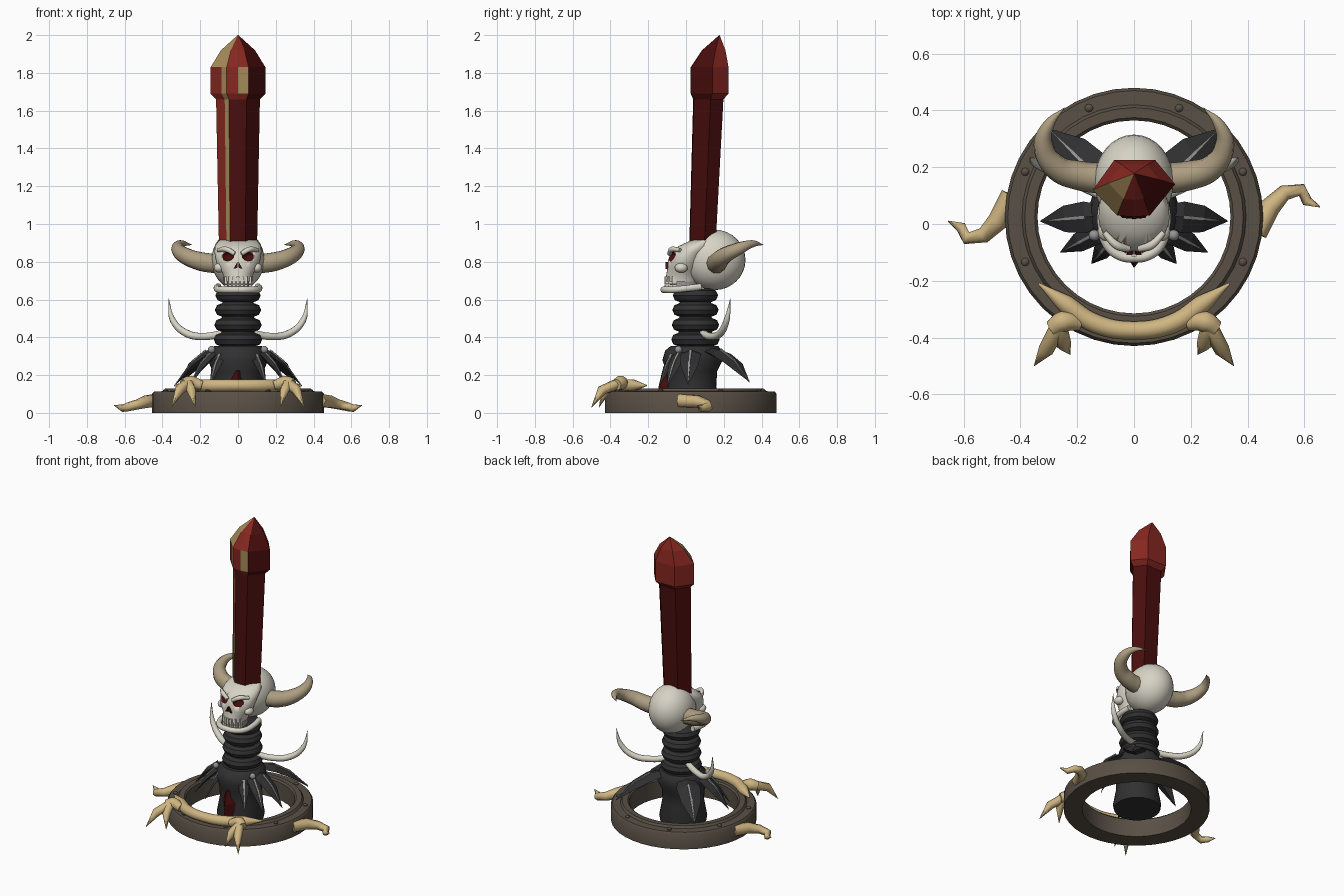
import bpy, bmesh
from math import sin, cos, pi, radians
from mathutils import Vector

if "Cube" in bpy.data.objects:
    bpy.data.objects.remove(bpy.data.objects["Cube"])


def material(name, r, g, b):
    m = bpy.data.materials.new(name)
    m.use_nodes = True
    m.diffuse_color = (r, g, b, 1)
    m.node_tree.nodes["Principled BSDF"].inputs["Base Color"].default_value = (r, g, b, 1)
    return m


STONE = material("brown stone", .10, .08, .06)
DARK = material("charcoal", .03, .03, .032)
GREY = material("grey trim", .3, .3, .3)
BONE = material("bone", .68, .65, .56)
HORN = material("horn tan", .42, .34, .22)
CLAW = material("claw gold", .62, .46, .22)
GOLD = material("dull gold", .38, .26, .1)
RED = material("crystal red", .24, .02, .014)
DEEP = material("deep red", .065, .004, .004)


def finish(obj, smooth):
    bpy.ops.object.select_all(action='DESELECT')
    obj.select_set(True)
    bpy.context.view_layer.objects.active = obj
    if smooth:
        bpy.ops.object.shade_smooth_by_angle(angle=radians(40))
    return obj


def mesh_object(name, bm, mats, smooth=False):
    bmesh.ops.recalc_face_normals(bm, faces=bm.faces)
    me = bpy.data.meshes.new(name)
    bm.to_mesh(me)
    bm.free()
    for m in mats:
        me.materials.append(m)
    obj = bpy.data.objects.new(name, me)
    bpy.context.collection.objects.link(obj)
    return finish(obj, smooth)


def loft(name, rings, mats, smooth=False, rule=None, closed=False):
    """Skin a list of equally long point rings; rule(level, side) picks the colour."""
    bm = bmesh.new()
    vs = [[bm.verts.new(p) for p in ring] for ring in rings]
    n = len(vs[0])
    levels = len(vs) if closed else len(vs) - 1
    for k in range(levels):
        a, b = vs[k], vs[(k + 1) % len(vs)]
        for i in range(n):
            f = bm.faces.new((a[i], a[(i + 1) % n], b[(i + 1) % n], b[i]))
            if rule:
                f.material_index = rule(k, i)
    if not closed:
        bm.faces.new(vs[0])
        bm.faces.new(vs[-1])
    return mesh_object(name, bm, mats, smooth)


def ellipse(z, y, rx, ry, n=32):
    return [(rx * cos(2 * pi * i / n), y + ry * sin(2 * pi * i / n), z) for i in range(n)]


def ball(name, centre, radii, mat, segs=24):
    bm = bmesh.new()
    bmesh.ops.create_uvsphere(bm, u_segments=segs, v_segments=segs // 2, radius=1)
    for v in bm.verts:
        v.co = Vector(c + r * p for c, r, p in zip(centre, radii, v.co))
    return mesh_object(name, bm, [mat], True)


def tube(name, points, radii, mat, smooth=True, mirror=False):
    """Tapered tube through points; angular four-sided when not smooth."""
    cu = bpy.data.curves.new(name, 'CURVE')
    cu.dimensions = '3D'
    cu.bevel_depth = 1
    cu.bevel_resolution = 3 if smooth else 1
    cu.resolution_u = 6 if smooth else 1
    cu.use_fill_caps = True
    sp = cu.splines.new('BEZIER')
    sp.bezier_points.add(len(points) - 1)
    for bp, (x, y, z), r in zip(sp.bezier_points, points, radii):
        bp.co = (-x if mirror else x, y, z)
        bp.radius = r
        bp.handle_left_type = bp.handle_right_type = 'AUTO' if smooth else 'VECTOR'
    cu.materials.append(mat)
    obj = bpy.data.objects.new(name, cu)
    bpy.context.collection.objects.link(obj)
    finish(obj, False)
    bpy.ops.object.convert(target='MESH')
    return finish(bpy.context.object, smooth)


# Base ring with bolts
CY = .025
profile = [(.34, 0), (.455, 0), (.455, .1), (.445, .113), (.395, .115), (.385, .13), (.35, .13), (.34, .12)]
loft("base_ring", [ellipse(z, CY, r, r, 40) for r, z in profile], [STONE], True, closed=True)
for i in range(8):
    a = radians(22.5 + 45 * i)
    ball("bolt", (.415 * cos(a), CY + .415 * sin(a), .115), (.015, .015, .012), STONE, 10)

# Dark column with ribbed neck
column = [(0, .03, .145), (.03, .03, .15), (.14, .03, .13), (.22, .03, .135), (.28, .035, .16),
          (.33, .04, .15), (.355, .045, .125)]
for z in (.388, .466, .545, .622):
    for dz, r in ((-.036, .09), (-.025, .117), (0, .128), (.025, .117), (.036, .09)):
        column.append((z + dz, .05, r - (z - .388) * .035))
loft("column", [ellipse(z, y, r, r) for z, y, r in column], [DARK], True)

# Drooping leaf blades with a grey centre strip
leaves = [(.15, -.14, .14, .035), (.26, -.1, .14, .04), (.33, .01, .15, .055), (.30, .335, .165, .075)]
for side in (1, -1):
    for tx, ty, tz, w in leaves:
        tip = Vector((tx * side, ty, tz))
        out = Vector((tip.x, tip.y - .04, 0))
        across = out.normalized().cross(Vector((0, 0, 1)))
        root = Vector((0, .04, 0)) + out.normalized() * .09
        root.z = .335
        rings, strip = [], []
        for t, k in ((0, .6), (.35, 1), (.65, .85), (1, .03)):
            c = root.lerp(tip, t) + Vector((0, 0, .16 * t * (1 - t)))
            top = c + Vector((0, 0, .022 * k))
            rings.append([c + across * w * k, top, c - across * w * k, c - Vector((0, 0, .03 * k))])
            if 0 < t:
                d = across * .007 * k
                lift = Vector((0, 0, .006))
                strip.append([top + d + lift, top - d + lift, top - d - lift, top + d - lift])
        loft("leaf_blade", rings, [DARK])
        loft("leaf_strip", strip, [GREY])
    ball("shoulder_stud", (.14 * side, -.04, .335), (.02, .02, .02), GREY, 12)

# Red shard at the foot of the column
loft("foot_shard", [[(-w, -.06, z), (0, y, z), (w, -.06, z), (0, -.03, z)]
                    for z, y, w in ((.02, -.155, .06), (.14, -.145, .075), (.225, -.125, .03))], [DEEP])

# Tusks, horns and claws on both sides
for m in (False, True):
    tube("neck_tusk", [(.08, .09, .42), (.17, .13, .405), (.27, .18, .42), (.345, .215, .49), (.367, .235, .605)],
         [.02, .02, .02, .016, .001], BONE, mirror=m)
    tube("horn", [(.10, .16, .79), (.19, .17, .80), (.275, .20, .83), (.32, .28, .87), (.30, .35, .895),
                  (.245, .41, .89)], [.055, .052, .045, .034, .02, .001], HORN, mirror=m)
    tube("claw_knuckle", [(.19, -.35, .145), (.25, -.345, .16), (.29, -.37, .15)], [.025, .038, .03], CLAW, mirror=m)
    for tip in ((.352, -.5, .03), (.225, -.46, .03)):
        mid = ((tip[0] + .27) / 2, (tip[1] - .36) / 2 - .015, .12)
        tube("claw_prong", [(.265, -.36, .155), mid, tip], [.03, .027, .001], CLAW, False, m)

# Clasp bar lying on the front of the ring
arc = [(r * cos(radians(a)), CY + r * sin(radians(a)), .145)
       for a, r in ((-145, .41), (-128, .39), (-110, .4), (-90, .4), (-70, .4), (-52, .39), (-35, .41))]
tube("clasp_bar", arc, [.004, .033, .034, .032, .034, .033, .004], CLAW)

# Crooked side claws, turned half round from one another
crooked = [(.43, -.03, .065), (.48, .06, .06), (.53, .11, .045), (.59, .12, .03), (.61, .08, .025), (.655, .06, .04)]
for s in (1, -1):
    tube("side_claw", [(x * s, .035 + (y - .035) * s, z) for x, y, z in crooked],
         [.04, .036, .028, .024, .02, .002], CLAW, False)

# Skull
ball("cranium", (0, .15, .81), (.14, .165, .16), BONE, 32)
face = loft("face", [ellipse(*s) for s in (
    (.695, -.025, .075, .085), (.74, -.02, .082, .083), (.77, -.01, .108, .088), (.81, .0, .118, .095),
    (.85, .022, .125, .1), (.885, .06, .122, .095), (.915, .1, .1, .07))], [BONE, DEEP], True)


def carve(target, cutter):
    mod = target.modifiers.new("cut", 'BOOLEAN')
    mod.operation, mod.solver, mod.object = 'DIFFERENCE', 'EXACT', cutter
    mod.material_mode = 'TRANSFER'
    finish(target, False)
    bpy.ops.object.modifier_apply(modifier=mod.name)
    bpy.data.objects.remove(cutter)


for s in (1, -1):
    carve(face, ball("socket_cutter", (.056 * s, -.085, .83), (.034, .045, .026), DEEP, 16))
    ball("cheekbone", (.1 * s, -.025, .768), (.028, .035, .026), BONE, 16)
    tube("brow", [(.018 * s, -.088, .842), (.06 * s, -.075, .865), (.105 * s, -.03, .862)], [.012, .015, .01], BONE)
    # nostril half
    loft("nostril", [[(.003 * s, y, .80), (.024 * s, y, .762), (.004 * s, y, .768)] for y in (-.108, -.085)], [DEEP])

# Jaw, mouth and teeth
loft("mouth", [ellipse(z, -.01, .065, .075) for z in (.65, .70)], [GREY], True)
tube("jaw", [(.105, .08, .668), (.112, .01, .66), (.095, -.07, .652), (.05, -.11, .652), (0, -.118, .652),
             (-.05, -.11, .652), (-.095, -.07, .652), (-.112, .01, .66), (-.105, .08, .668)],
     [.018] * 9, BONE)
for i in range(-3, 4):
    x = i * .021
    y = -.108 + abs(i) ** 2 * .0045
    for name, z0, z1 in (("upper_tooth", .683, .722), ("lower_tooth", .655, .68)):
        loft(name, [[(x - .008, y - .006, z), (x + .008, y - .006, z), (x + .008, y + .02, z),
                     (x - .008, y + .02, z)] for z in (z0, z1)], [BONE])

# Crystal blade with a wider pointed head
outline = [(-.145, -.005), (-.088, -.065), (-.06, -.095), (0, -.1), (.056, -.095), (.145, .015), (.075, .1), (-.07, .1)]
levels = [(.84, .085, .69), (1.66, .118, .8), (1.69, .125, 1), (1.83, .125, 1), (1.92, .147, .62), (2, .177, .01)]


def crystal_colour(level, side):
    if side == 1 or (side == 3 and level == 2) or (side == 0 and level > 2):
        return 2
    return 0 if (level == 0 and side != 0) or side == 4 else 1


loft("crystal_blade", [[(x * k, yc + y * k, z) for x, y in outline] for z, yc, k in levels],
     [DEEP, RED, GOLD], rule=crystal_colour)
